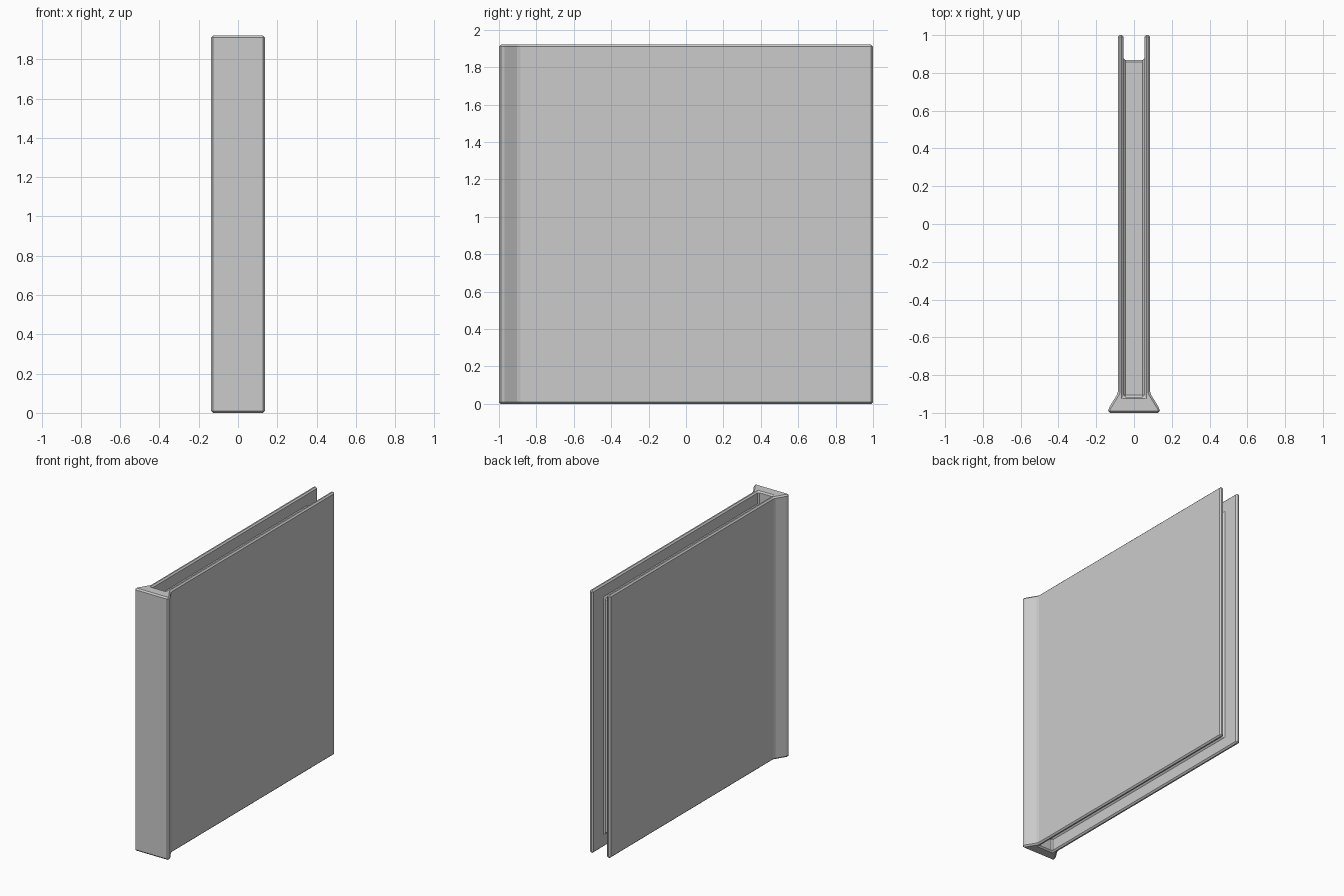
import bpy
import bmesh
from mathutils import Vector

if "Cube" in bpy.data.objects:
    bpy.data.objects.remove(bpy.data.objects["Cube"])

H = 1.92           # overall height
GROOVE = 0.055     # half width of the groove
CORE_INSET = 0.10  # depth of the groove at top and bottom


def prism(name, points, direction):
    """Extrude a closed polygon along a direction into a solid object."""
    bm = bmesh.new()
    face = bm.faces.new([bm.verts.new(p) for p in points])
    res = bmesh.ops.extrude_face_region(bm, geom=[face])
    verts = [g for g in res["geom"] if isinstance(g, bmesh.types.BMVert)]
    bmesh.ops.translate(bm, verts=verts, vec=Vector(direction))
    bmesh.ops.recalc_face_normals(bm, faces=bm.faces[:])
    mesh = bpy.data.meshes.new(name)
    bm.to_mesh(mesh)
    bm.free()
    obj = bpy.data.objects.new(name, mesh)
    bpy.context.collection.objects.link(obj)
    return obj


# Panel body: plan outline with a flared front edge, mirrored in x
half = [(0.137, -1.0), (0.137, -0.98), (0.085, -0.895), (0.085, 1.0)]
outline = half + [(-x, y) for x, y in reversed(half)]
panel = prism("grooved_panel", [(x, y, 0) for x, y in outline], (0, 0, H))

# Groove cutter: C shape running along the top, back and bottom of the core
c_shape = [(-0.915, -0.3), (1.3, -0.3), (1.3, H + 0.3), (-0.915, H + 0.3),
           (-0.915, H - CORE_INSET), (0.867, H - CORE_INSET),
           (0.867, CORE_INSET), (-0.915, CORE_INSET)]
cutter = prism("groove_cutter", [(-GROOVE, y, z) for y, z in c_shape],
               (2 * GROOVE, 0, 0))
cutter.hide_render = True
cutter.hide_set(True)

cut = panel.modifiers.new("groove", 'BOOLEAN')
cut.operation = 'DIFFERENCE'
cut.solver = 'EXACT'
cut.object = cutter

# Small flat chamfers on every edge, inner corners included
bevel = panel.modifiers.new("chamfer", 'BEVEL')
bevel.width = 0.012
bevel.segments = 1
bevel.limit_method = 'ANGLE'
bevel.angle_limit = 0.4
bevel.use_clamp_overlap = True
